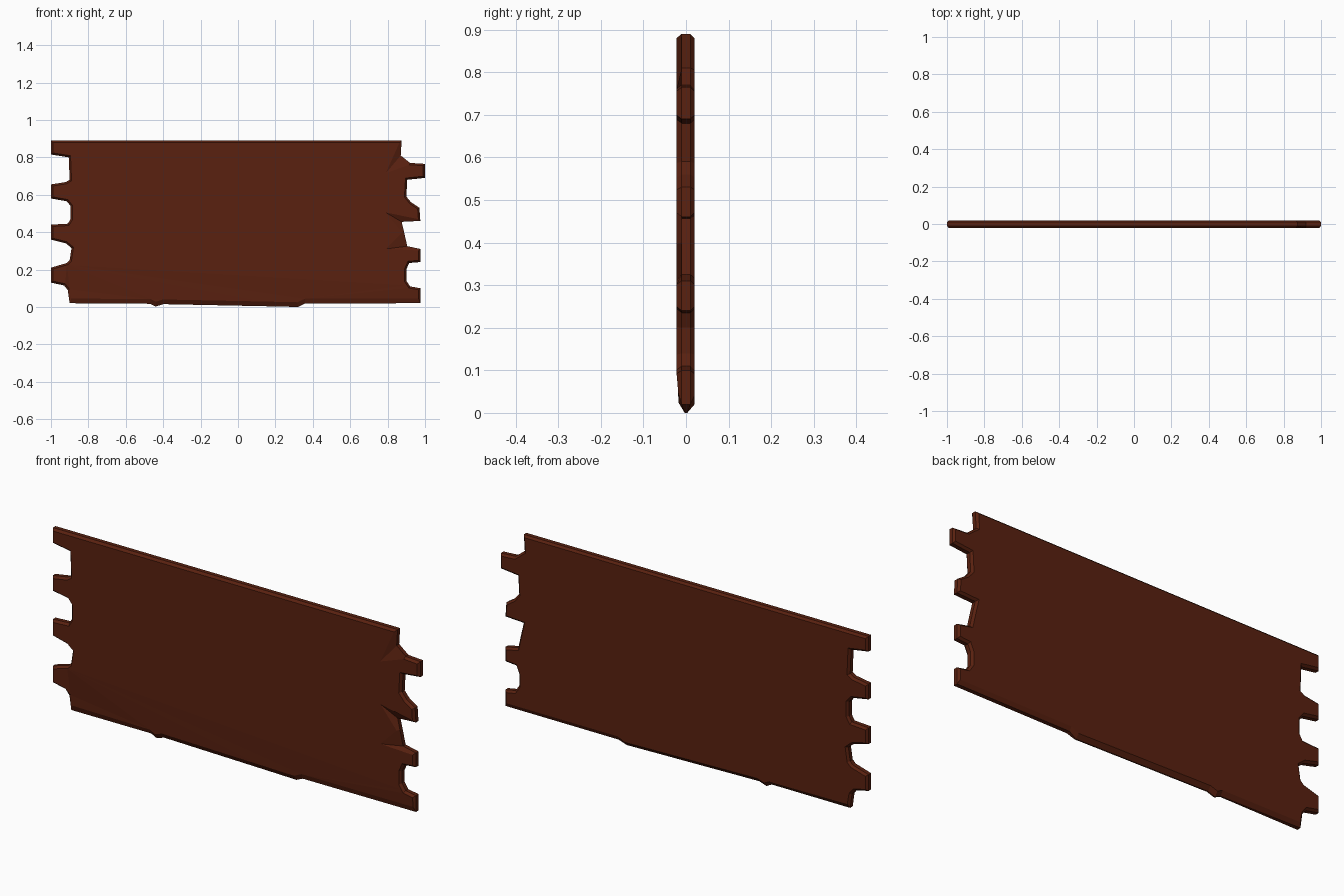
import bpy, bmesh
from mathutils import Vector

if "Cube" in bpy.data.objects:
    bpy.data.objects.remove(bpy.data.objects["Cube"])

# Outline (x, z), counter-clockwise seen from the front, starting bottom left
left_bottom = [(-0.90, 0.02), (-0.47, 0.017), (-0.44, 0.002), (-0.40, 0.015)]
bottom = [(0.14, 0.004), (0.32, 0.0), (0.36, 0.019), (0.975, 0.02)]
right = [(0.975, 0.10), (0.92, 0.11), (0.90, 0.14), (0.90, 0.20), (0.915, 0.235),
         (0.975, 0.24), (0.975, 0.31), (0.905, 0.325), (0.888, 0.40), (0.875, 0.455),
         (0.975, 0.46), (0.97, 0.53), (0.925, 0.56), (0.90, 0.59), (0.905, 0.68),
         (1.0, 0.69), (1.0, 0.765), (0.92, 0.77), (0.87, 0.81), (0.875, 0.89)]
left = [(-1, 0.89), (-1, 0.815), (-0.905, 0.80), (-0.90, 0.68),
        (-0.92, 0.668), (-1, 0.655), (-1, 0.58), (-0.915, 0.565), (-0.895, 0.54),
        (-0.895, 0.47), (-0.91, 0.445), (-1, 0.44), (-1, 0.36), (-0.92, 0.34),
        (-0.89, 0.315), (-0.90, 0.25), (-0.915, 0.235), (-1, 0.21), (-1, 0.13),
        (-0.93, 0.115), (-0.91, 0.09)]
outline = left_bottom + bottom + right + left

# Splintered notches cut deeper into the front face beside the right-hand teeth
splinters = {(0.87, 0.81): (0.79, 0.715), (0.875, 0.455): (0.79, 0.505),
             (0.905, 0.325): (0.79, 0.31)}


def inset(points, d):
    """Move each outline point inward along its mitred corner."""
    out = []
    n = len(points)
    for i in range(n):
        p, a, b = Vector(points[i]), Vector(points[i - 1]), Vector(points[(i + 1) % n])
        e1, e2 = (p - a).normalized(), (b - p).normalized()
        n1, n2 = Vector((-e1.y, e1.x)), Vector((-e2.y, e2.x))
        out.append(p + (n1 + n2) * d / max(0.5, 1 + n1.dot(n2)))
    return out


inner = inset(outline, 0.01)
front = [Vector(splinters.get(o, tuple(p))) for o, p in zip(outline, inner)]

# Worn plank: front face, chamfer, edge band, chamfer, back face
bm = bmesh.new()


def edge_half(p):
    return 0.003 if p[1] < 0.018 else 0.010


def low_wear(o, p):
    """The lower left of the front is worn thinner."""
    return 0.014 if o[1] < 0.1 and o[0] < -0.5 else 0.018 if o[1] < 0.03 else 0.022


rings = [
    [bm.verts.new((p.x, -low_wear(o, p), p.y + (0.015 if o[1] < 0.03 else 0)))
     for o, p in zip(outline, front)],
    [bm.verts.new((o[0], -edge_half(o), o[1])) for o in outline],
    [bm.verts.new((o[0], edge_half(o), o[1])) for o in outline],
    [bm.verts.new((p.x, 0.020, p.y + (0.01 if o[1] < 0.03 else 0)))
     for o, p in zip(outline, inner)],
]
n = len(outline)
for r0, r1 in zip(rings, rings[1:]):
    for i in range(n):
        j = (i + 1) % n
        bm.faces.new((r0[i], r1[i], r1[j], r0[j]))
caps = [bm.faces.new(rings[0]), bm.faces.new(list(reversed(rings[3])))]

# Long shallow grain ridge across the lower front
bmesh.ops.bisect_plane(bm, geom=bm.verts[:] + bm.edges[:] + [caps[0]],
                       plane_co=(0, 0, 0.17), plane_no=(0.06, 0, 1))
bmesh.ops.triangulate(bm, faces=[f for f in bm.faces if len(f.verts) > 4])
bmesh.ops.recalc_face_normals(bm, faces=bm.faces[:])

mesh = bpy.data.meshes.new("plank_panel")
bm.to_mesh(mesh)
bm.free()
panel = bpy.data.objects.new("plank_panel", mesh)
bpy.context.collection.objects.link(panel)

wood = bpy.data.materials.new("dark_red_wood")
wood.diffuse_color = (0.10, 0.015, 0.005, 1)
wood.use_nodes = True
wood.node_tree.nodes["Principled BSDF"].inputs["Base Color"].default_value = wood.diffuse_color
mesh.materials.append(wood)
